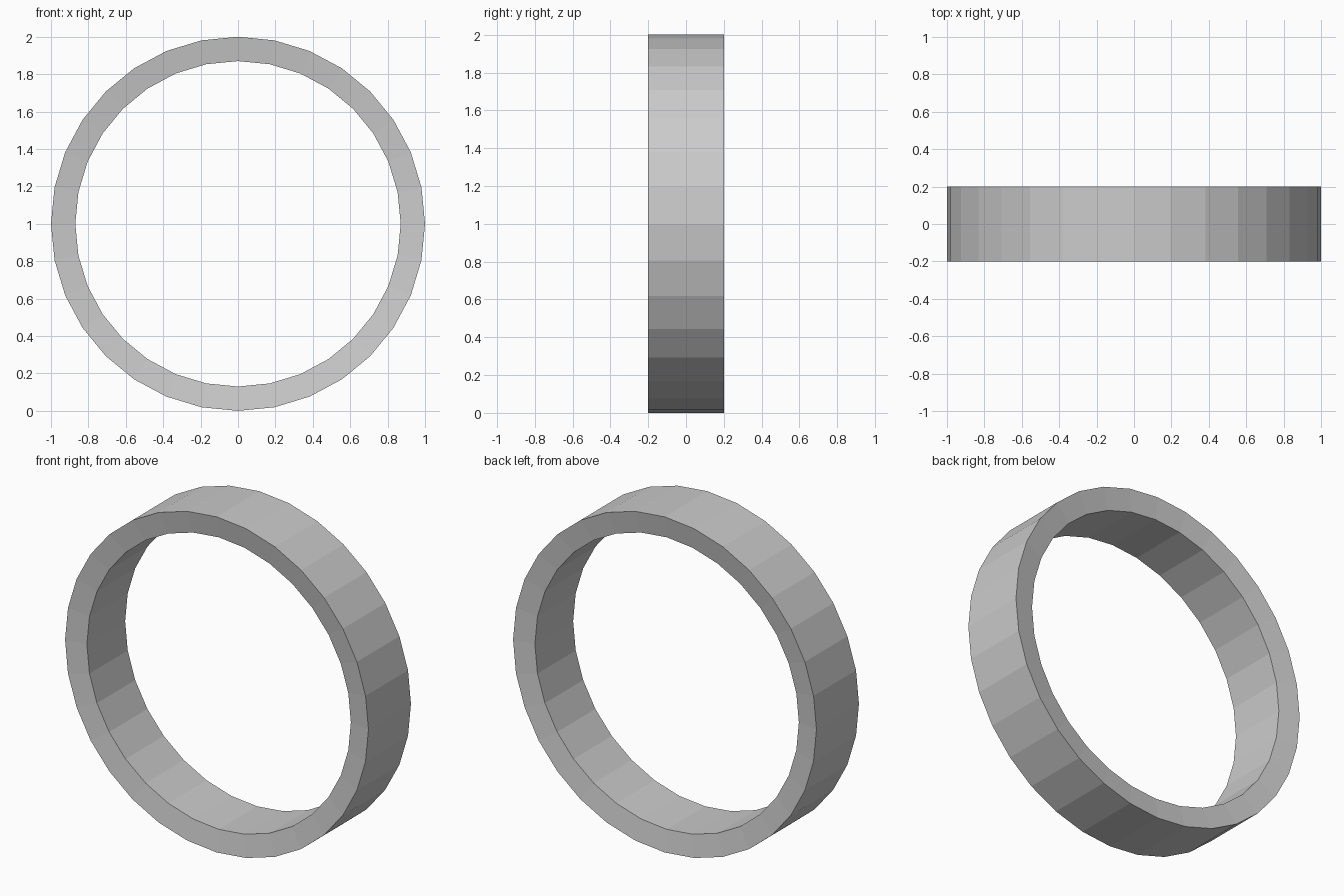
import bpy, bmesh, math
from mathutils import Vector

if "Cube" in bpy.data.objects:
    bpy.data.objects.remove(bpy.data.objects["Cube"])

R_OUT, R_IN = 1.0, 0.87     # ring radii
HALF_W, DISH = 0.2, 0.02    # half width, and how far the inner rim is recessed

# Half ring: four-point cross-section spun through 180 degrees in 16 flat steps
bm = bmesh.new()
profile = [(R_OUT, -HALF_W), (R_OUT, HALF_W),
           (R_IN, HALF_W - DISH), (R_IN, -HALF_W + DISH)]
verts = [bm.verts.new((0, y, r)) for r, y in profile]
edges = [bm.edges.new((verts[i], verts[(i + 1) % 4])) for i in range(4)]
bmesh.ops.spin(bm, geom=verts + edges, cent=(0, 0, 0), axis=(0, 1, 0),
               angle=math.pi, steps=16, use_duplicate=False)

# Face all normals away from the middle of the band's cross-section
bm.normal_update()
mid = (R_OUT + R_IN) / 2
for f in bm.faces:
    c = f.calc_center_median()
    core = Vector((c.x, 0, c.z)).normalized() * mid
    if f.normal.dot(c - core) < 0:
        f.normal_flip()

# Keep the spun half exactly on the seam plane
for v in bm.verts:
    if abs(v.co.x) < 1e-5:
        v.co.x = 0

mesh = bpy.data.meshes.new("ring_band")
bm.to_mesh(mesh)
bm.free()
ring = bpy.data.objects.new("ring_band", mesh)
ring.location = (0, 0, R_OUT)
bpy.context.collection.objects.link(ring)

# Second half, left unmerged so the seams at top and bottom remain
mirror = ring.modifiers.new("other_half", 'MIRROR')
mirror.use_axis = (True, False, False)
mirror.use_mirror_merge = False
